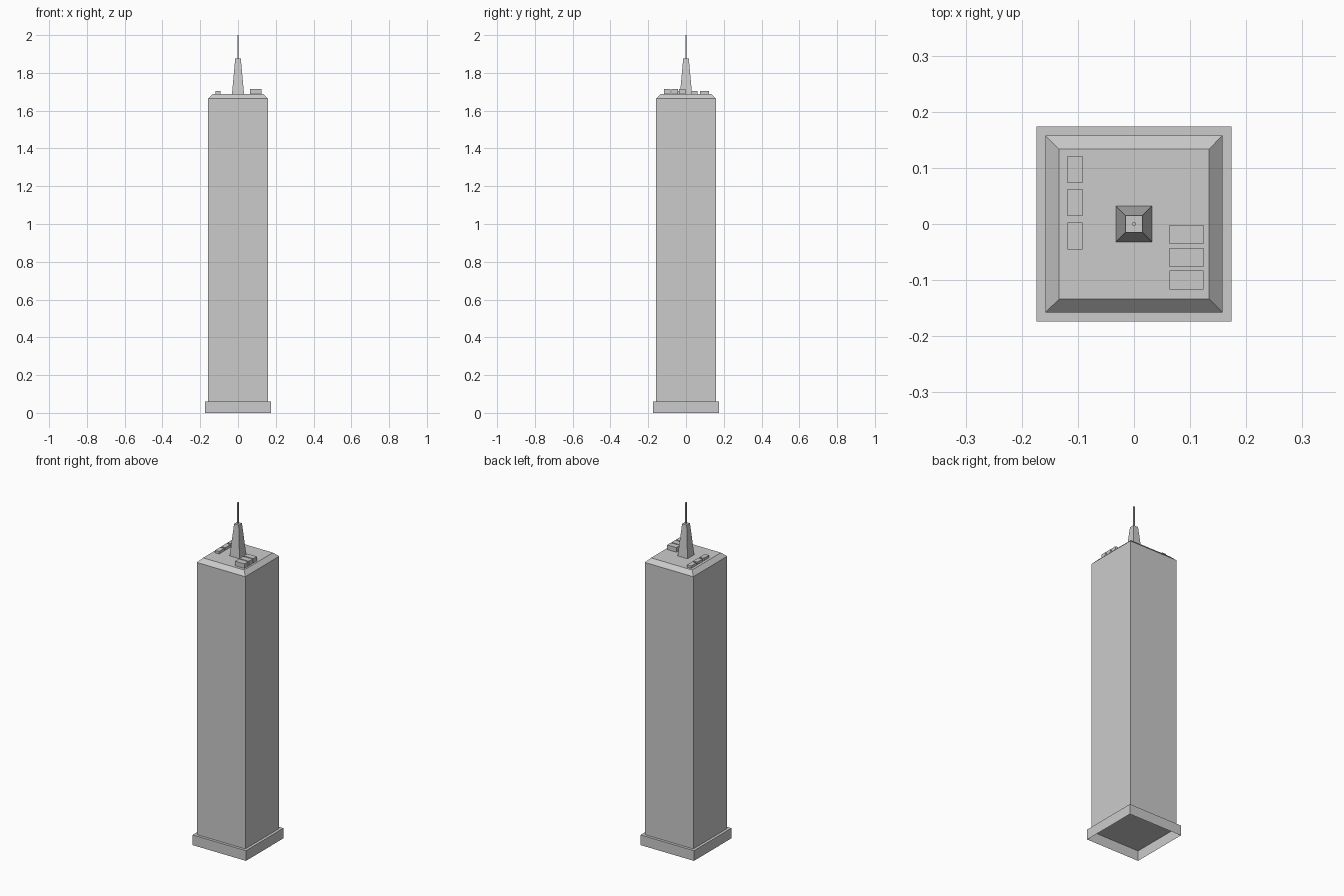
import bpy

if "Cube" in bpy.data.objects:
    bpy.data.objects.remove(bpy.data.objects["Cube"])


def stack(name, rings, cx=0.0, cy=0.0):
    """Loft rectangular rings (half x, half y, z); closed on top, open below."""
    verts, faces = [], []
    for hx, hy, z in rings:
        verts += [(cx - hx, cy - hy, z), (cx + hx, cy - hy, z),
                  (cx + hx, cy + hy, z), (cx - hx, cy + hy, z)]
    for r in range(len(rings) - 1):
        a = r * 4
        for i in range(4):
            j = (i + 1) % 4
            faces.append((a + i, a + j, a + 4 + j, a + 4 + i))
    n = len(verts)
    faces.append((n - 4, n - 3, n - 2, n - 1))
    mesh = bpy.data.meshes.new(name)
    mesh.from_pydata(verts, [], faces)
    obj = bpy.data.objects.new(name, mesh)
    bpy.context.collection.objects.link(obj)
    return obj


ROOF = 1.688

# Plinth (hollow underneath) and tower with chamfered roof edge
stack("plinth", [(0.174, 0.174, 0.0), (0.174, 0.174, 0.06)])
stack("tower", [(0.158, 0.158, 0.06), (0.158, 0.158, 1.664), (0.134, 0.134, ROOF)])

# Tapered spire and thin antenna
stack("spire", [(0.032, 0.032, ROOF), (0.015, 0.015, 1.875)])
stack("antenna", [(0.003, 0.003, 1.875), (0.003, 0.003, 2.0)])

# Rooftop units: low row on the left, taller row on the right
for i in range(3):
    stack(f"small_roof_unit_{i + 1}",
          [(0.0135, 0.024, ROOF), (0.0135, 0.024, 1.703)],
          -0.105, 0.097 - 0.059 * i)
    stack(f"large_roof_unit_{i + 1}",
          [(0.0305, 0.017, ROOF), (0.0305, 0.017, 1.715)],
          0.0935, -0.019 - 0.0405 * i)
